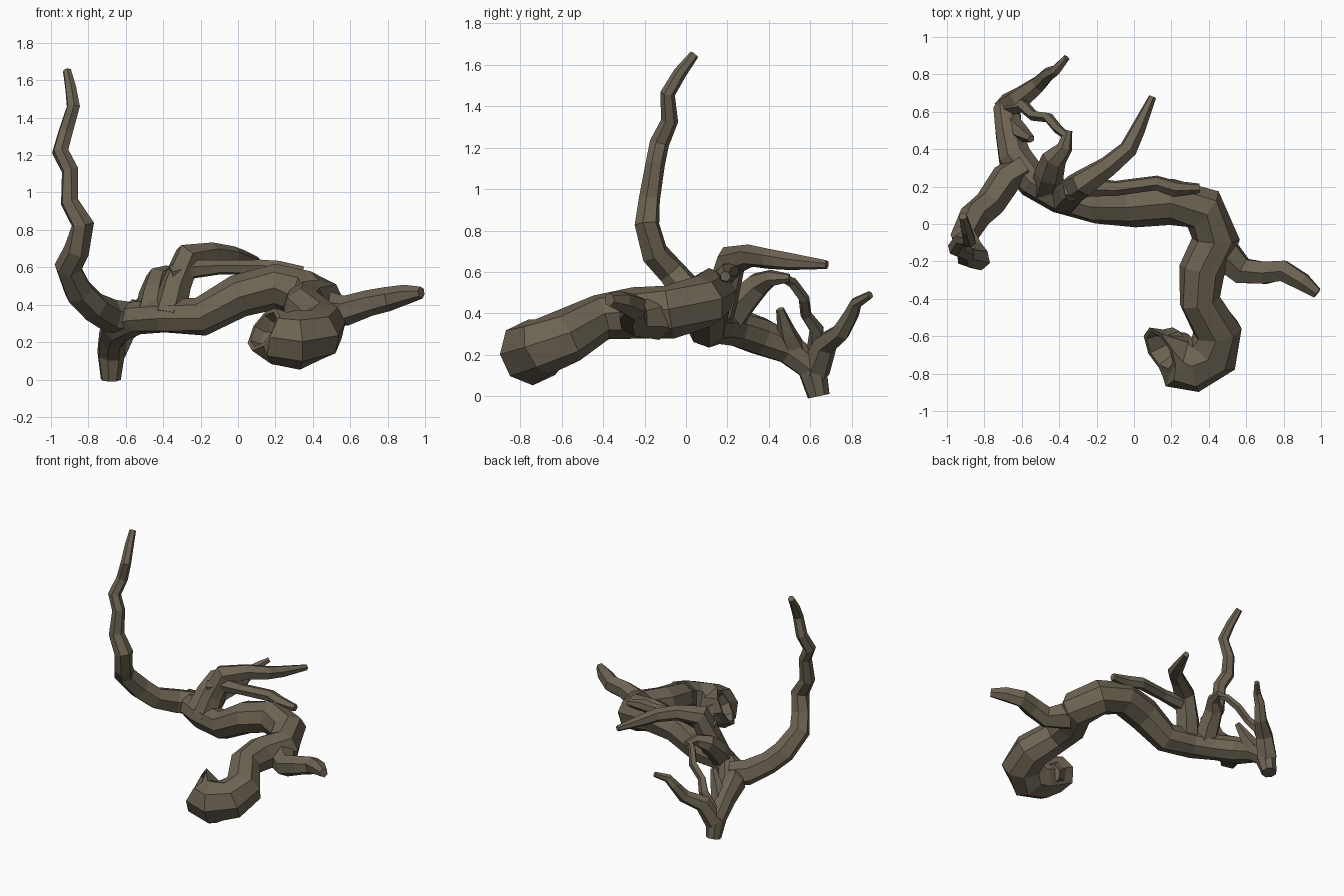
import bpy
import bmesh
import math
import random
from mathutils import Vector

random.seed(4)
if "Cube" in bpy.data.objects:
    bpy.data.objects.remove(bpy.data.objects["Cube"], do_unlink=True)

bark = bpy.data.materials.new("weathered_bark")
bark.use_nodes = True
bark_colour = (.15, .125, .085, 1)
bark.diffuse_color = bark_colour
bark.node_tree.nodes["Principled BSDF"].inputs["Base Color"].default_value = bark_colour


def limb(name, path, sides=6, start_normal=None, hollow=False):
    """Sweep a faceted tube along points given as x, y, z, radius."""
    points = [Vector(p[:3]) for p in path]
    radii = [p[3] for p in path]
    last = len(points) - 1
    bm = bmesh.new()
    rings = []
    side_axis = None
    for i, point in enumerate(points):
        before = points[max(i - 1, 0)]
        after = points[min(i + 1, last)]
        # average the neighbouring directions so joints are mitred
        tangent = (after - point).normalized() + (point - before).normalized()
        tangent.normalize()
        if i == 0 and start_normal:
            tangent = -Vector(start_normal).normalized()
        # carry the previous axis forward so the tube does not twist
        if side_axis is None:
            side_axis = tangent.orthogonal()
        side_axis = (side_axis - tangent * side_axis.dot(tangent)).normalized()
        other_axis = tangent.cross(side_axis)
        ring = []
        for k in range(sides):
            angle = math.tau * k / sides
            r = radii[i] * random.uniform(.98, 1.1)
            offset = side_axis * math.cos(angle) + other_axis * math.sin(angle)
            ring.append(bm.verts.new(point + offset * r))
        rings.append(ring)
    for a, b in zip(rings, rings[1:]):
        for k in range(sides):
            n = (k + 1) % sides
            bm.faces.new((a[k], a[n], b[n], b[k]))
    start_cap = bm.faces.new(list(reversed(rings[0])))
    bm.faces.new(rings[-1])
    bm.normal_update()
    # sink the broken end into a cavity
    if hollow:
        inward = -start_cap.normal.copy()
        bmesh.ops.inset_region(bm, faces=[start_cap], thickness=radii[0] * .2)
        bmesh.ops.inset_region(bm, faces=[start_cap], thickness=radii[0] * .25)
        bmesh.ops.translate(bm, verts=start_cap.verts, vec=inward * radii[0])
    bmesh.ops.recalc_face_normals(bm, faces=bm.faces)
    mesh = bpy.data.meshes.new(name)
    bm.to_mesh(mesh)
    bm.free()
    mesh.materials.append(bark)
    obj = bpy.data.objects.new(name, mesh)
    bpy.context.collection.objects.link(obj)
    return obj


# Thick trunk, from the curled hollow end to the fork and down to the foot
limb("main_trunk", [
    (.14, -.68, .27, .13), (.22, -.73, .22, .145), (.32, -.75, .21, .15),
    (.42, -.69, .24, .14), (.45, -.57, .29, .125), (.35, -.41, .38, .11),
    (.36, -.25, .40, .12), (.44, -.08, .41, .125), (.37, .08, .46, .125),
    (.2, .12, .50, .115), (0, .1, .45, .11), (-.2, .1, .34, .1),
    (-.4, .15, .34, .09), (-.54, .23, .33, .09), (-.64, .36, .29, .09),
    (-.67, .5, .23, .075), (-.68, .61, .14, .075), (-.68, .64, 0, .05),
], sides=8, start_normal=(-.75, -.4, .45), hollow=True)

# Short limb beside the curl
limb("side_branch", [
    (.46, -.14, .38, .1), (.58, -.25, .37, .075), (.7, -.26, .41, .065),
    (.8, -.25, .43, .06), (.9, -.31, .455, .05), (.98, -.37, .465, .03),
])

# Tall crooked limb
limb("tall_branch", [
    (-.58, .3, .33, .08), (-.68, .24, .34, .085), (-.77, .11, .39, .08),
    (-.85, .04, .47, .08), (-.91, -.07, .6, .07), (-.86, -.15, .69, .065),
    (-.83, -.19, .83, .06), (-.9, -.175, .95, .05), (-.9, -.15, 1.12, .045),
    (-.95, -.13, 1.22, .045), (-.92, -.08, 1.33, .04),
    (-.88, -.09, 1.46, .035), (-.895, -.03, 1.56, .03), (-.915, .04, 1.65, .022),
])

# Upright knee that leads into a long spike, with a limb lying on the trunk
limb("knee_branch", [
    (-.37, .13, .34, .09), (-.33, .18, .5, .08), (-.27, .22, .655, .075),
    (-.14, .31, .68, .055), (-.03, .4, .665, .048), (.02, .5, .65, .04),
    (.1, .68, .635, .02),
])
limb("resting_branch", [
    (-.36, .17, .56, .05), (-.24, .2, .59, .05), (-.1, .19, .6, .04),
    (.12, .22, .6, .04), (.22, .19, .59, .042), (.35, .19, .58, .025),
])

# Bent stub and the thin twig that hangs from it
limb("bent_stub", [
    (-.47, .19, .34, .08), (-.45, .27, .46, .075), (-.43, .35, .54, .065),
    (-.37, .41, .57, .04), (-.35, .5, .57, .02),
])
limb("thin_twig", [
    (-.66, .62, .2, .04), (-.59, .63, .32, .035), (-.54, .58, .39, .028),
    (-.46, .57, .47, .028), (-.41, .51, .55, .025), (-.36, .47, .57, .02),
], sides=5)

# Small limbs near the foot
limb("foot_spike", [
    (-.68, .62, .12, .07), (-.61, .67, .25, .06), (-.51, .75, .31, .045),
    (-.46, .8, .4, .035), (-.42, .82, .45, .028), (-.36, .89, .49, .018),
])
limb("foot_spur", [
    (-.67, .54, .2, .06), (-.61, .49, .3, .045), (-.55, .455, .42, .02),
], sides=5)
